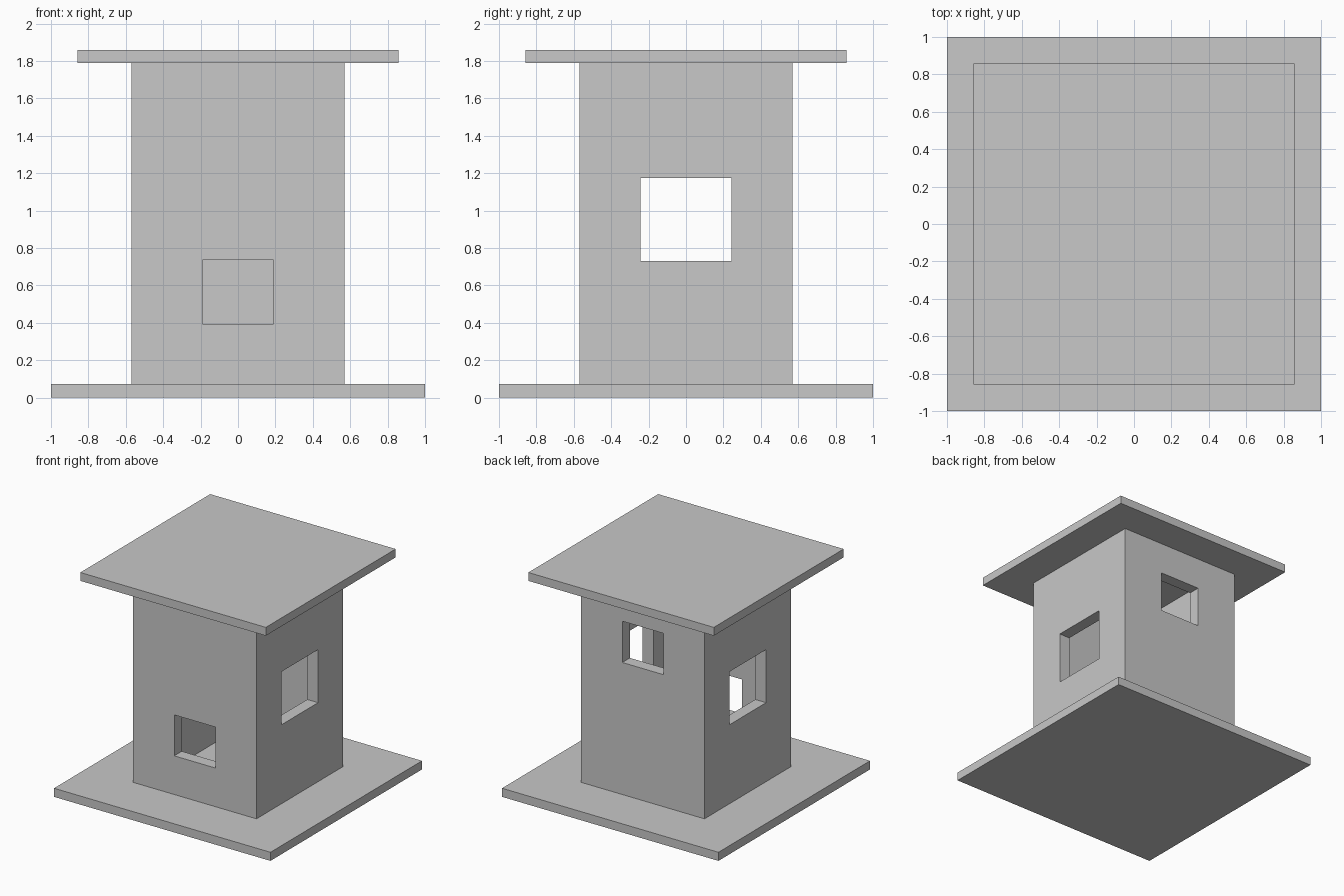
import bpy
import bmesh
from mathutils import Vector

if "Cube" in bpy.data.objects:
    bpy.data.objects.remove(bpy.data.objects["Cube"])

grey = bpy.data.materials.new("plain grey")
grey.diffuse_color = (0.58, 0.58, 0.58, 1)
grey.use_nodes = True
grey.node_tree.nodes["Principled BSDF"].inputs["Base Color"].default_value = grey.diffuse_color


def box(name, lo, hi):
    """Axis-aligned box between two corners."""
    lo, hi = Vector(lo), Vector(hi)
    bm = bmesh.new()
    bmesh.ops.create_cube(bm, size=1)
    for v in bm.verts:
        v.co = Vector((lo[i] if v.co[i] < 0 else hi[i]) for i in range(3))
    mesh = bpy.data.meshes.new(name)
    bm.to_mesh(mesh)
    bm.free()
    mesh.materials.append(grey)
    obj = bpy.data.objects.new(name, mesh)
    bpy.context.collection.objects.link(obj)
    return obj


def cut(target, name, lo, hi):
    """Cut a box-shaped opening and discard the cutter."""
    cutter = box(name, lo, hi)
    mod = target.modifiers.new(name, 'BOOLEAN')
    mod.operation = 'DIFFERENCE'
    mod.solver = 'EXACT'
    mod.object = cutter
    bpy.context.view_layer.objects.active = target
    bpy.ops.object.modifier_apply(modifier=mod.name)
    bpy.data.objects.remove(cutter)


BASE_TOP, WALL_TOP, ROOF_TOP = 0.072, 1.788, 1.858
W = 0.57          # tower half width
T = 0.10          # wall thickness
R = 0.857         # roof half width

# Base and roof slabs
box("base_slab", (-1, -1, 0), (1, 1, BASE_TOP))
box("roof_slab", (-R, -R, WALL_TOP), (R, R, ROOF_TOP))

# Hollow tower walls
walls = box("tower_walls", (-W, -W, BASE_TOP), (W, W, WALL_TOP))
cut(walls, "hollow", (T - W, T - W, -0.5), (W - T, W - T, 2.5))

# Openings: low at the front, middle through both sides, high at the back
cut(walls, "front_opening", (-0.19, -1, 0.395), (0.19, 0, 0.737))
cut(walls, "side_openings", (-1, -0.243, 0.732), (1, 0.243, 1.175))
cut(walls, "back_opening", (-0.19, 0, 1.175), (0.19, 1, 1.52))
